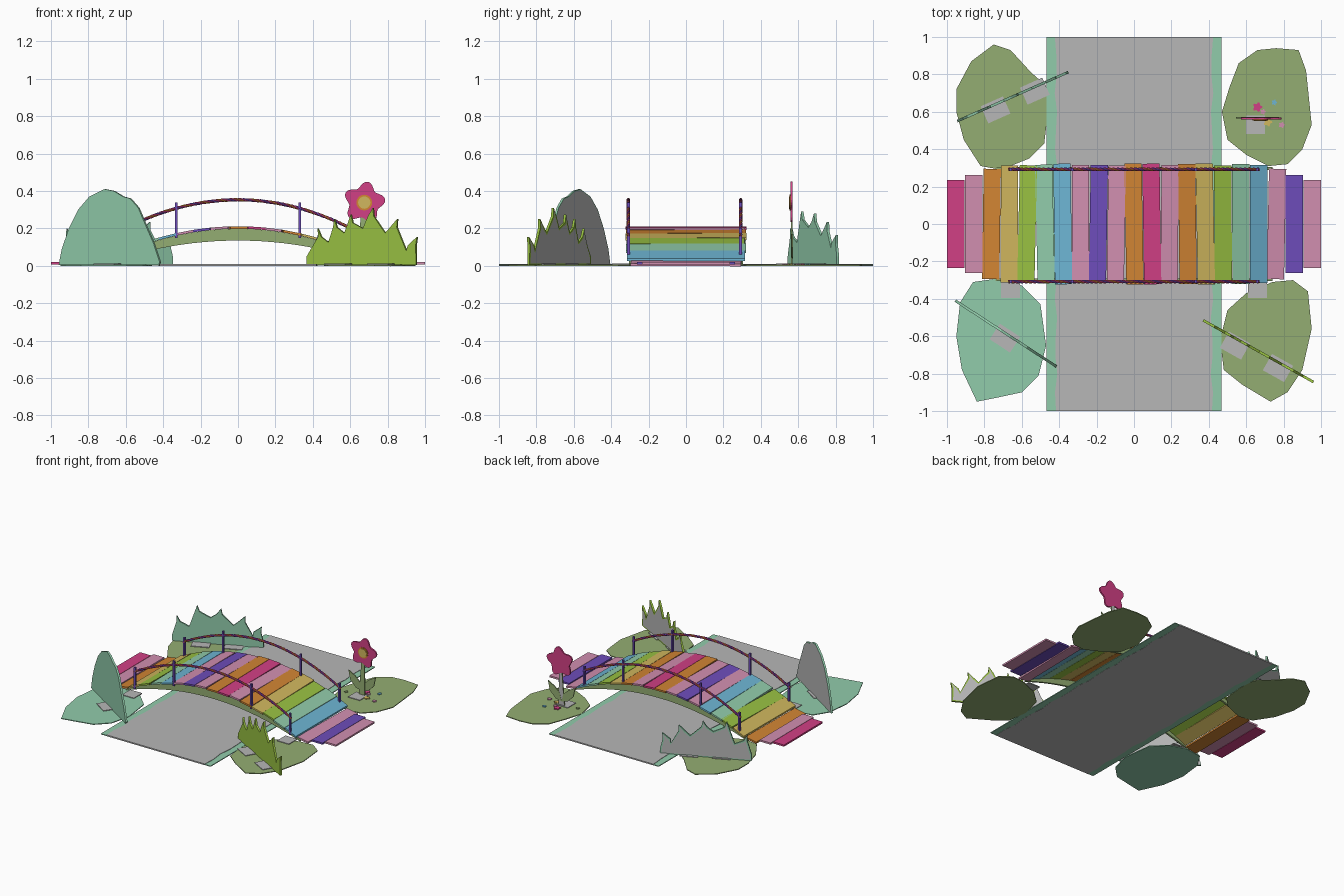
import bpy, bmesh, math, random
from mathutils import Vector

random.seed(4)
cube = bpy.data.objects.get("Cube")
if cube:
    bpy.data.objects.remove(cube)

# Palette
def linear(c):
    return c / 12.92 if c <= 0.04 else ((c + 0.055) / 1.055) ** 2.4

PALETTE = dict(magenta=(.82, .25, .52), pink=(.82, .56, .69), orange=(.82, .52, .2),
               yellow=(.82, .72, .37), lime=(.6, .76, .26), mint=(.57, .8, .67),
               blue=(.43, .71, .83), purple=(.43, .3, .73), grey=(.72, .72, .72),
               moss=(.58, .68, .45))
MATS = {}
for label, rgb in PALETTE.items():
    m = bpy.data.materials.new(label)
    m.use_nodes = True
    col = [linear(c) for c in rgb] + [1]
    m.diffuse_color = col
    m.node_tree.nodes["Principled BSDF"].inputs["Base Color"].default_value = col
    MATS[label] = m

def add(name, mesh, *colours):
    ob = bpy.data.objects.new(name, mesh)
    bpy.context.collection.objects.link(ob)
    for c in colours:
        mesh.materials.append(MATS[c])
    return ob

def plate(name, pts, offset, colour, back=None, rim=.012):
    """Outline extruded along offset; the far face can get an inset panel."""
    bm = bmesh.new()
    face = bm.faces.new([bm.verts.new(p) for p in pts])
    ext = bmesh.ops.extrude_face_region(bm, geom=[face])["geom"]
    bmesh.ops.translate(bm, vec=offset, verts=[g for g in ext if isinstance(g, bmesh.types.BMVert)])
    bmesh.ops.recalc_face_normals(bm, faces=bm.faces[:])
    if back:
        far = max(bm.faces, key=lambda f: (len(f.verts), f.normal.dot(Vector(offset))))
        bmesh.ops.inset_individual(bm, faces=[far], thickness=rim)
        far.material_index = 1
    mesh = bpy.data.meshes.new(name)
    bm.to_mesh(mesh)
    bm.free()
    return add(name, mesh, colour, *([back] if back else []))

def flat(name, pts, z, height, colour):
    return plate(name, [(x, y, z) for x, y in pts], (0, 0, height), colour)

def rect(cx, cy, w, d, angle=0):
    c, s = math.cos(angle), math.sin(angle)
    return [(cx + i * w / 2 * c - j * d / 2 * s, cy + i * w / 2 * s + j * d / 2 * c)
            for i, j in ((-1, -1), (1, -1), (1, 1), (-1, 1))]

def standing(name, a, b, profile, colour, back, thick=.014, rim=.012):
    a, b = Vector((*a, 0)), Vector((*b, 0))
    d = b - a
    n = Vector((-d.y, d.x, 0)).normalized() * thick
    pts = [a + d * t + Vector((0, 0, z)) - n / 2 for t, z in profile]
    return plate(name, pts, n, colour, back, rim)

def tube(name, pts, radius, colour):
    cu = bpy.data.curves.new(name, "CURVE")
    cu.dimensions = "3D"
    cu.bevel_depth, cu.bevel_resolution, cu.use_fill_caps = radius, 1, True
    sp = cu.splines.new("POLY")
    sp.points.add(len(pts) - 1)
    for p, co in zip(sp.points, pts):
        p.co = (*co, 1)
    tmp = bpy.data.objects.new(name, cu)
    bpy.context.collection.objects.link(tmp)
    bpy.context.view_layer.update()
    mesh = bpy.data.meshes.new_from_object(tmp.evaluated_get(bpy.context.evaluated_depsgraph_get()))
    bpy.data.objects.remove(tmp)
    mesh.materials.clear()
    ob = add(name, mesh, colour)
    for p in mesh.polygons:
        p.use_smooth = True
    return ob

# Path with side strips
def wavy(side):
    return [(side * (.417 + .007 * math.sin(i * 2.3)), -1 + i * .1) for i in range(21)]
flat("path", wavy(1) + wavy(-1)[::-1], 0, .01, "grey")
for s in (-1, 1):
    flat("path_edge", rect(s * .43, 0, .074, 2), .001, .006, "mint")

# Ground pads
pads = {
    "pad_back_right": ("moss", [(.47, .6), (.51, .73), (.56, .86), (.66, .93), (.76, .94), (.88, .93),
        (.92, .82), (.95, .53), (.9, .4), (.82, .32), (.72, .31), (.6, .37), (.5, .45)]),
    "pad_back_left": ("moss", [(-.95, .6), (-.95, .72), (-.87, .87), (-.75, .96), (-.66, .93), (-.55, .81),
        (-.47, .74), (-.46, .6), (-.48, .43), (-.56, .35), (-.71, .29), (-.82, .31), (-.91, .45)]),
    "pad_front_left": ("mint", [(-.95, -.6), (-.92, -.78), (-.84, -.95), (-.74, -.93), (-.6, -.9), (-.51, -.81),
        (-.47, -.65), (-.5, -.43), (-.6, -.33), (-.72, -.29), (-.86, -.31), (-.93, -.42)]),
    "pad_front_right": ("moss", [(.46, -.62), (.48, -.78), (.58, -.86), (.73, -.95), (.82, -.9), (.9, -.78),
        (.95, -.56), (.93, -.36), (.85, -.3), (.74, -.31), (.6, -.37), (.5, -.46)])}
for name, (colour, pts) in pads.items():
    flat(name, pts, 0, .006, colour)

# Fold-out tabs holding the upright pieces
for x, y, a in ((-.74, .61, .42), (-.53, .71, .42), (-.69, -.61, -.58), (.54, -.65, -.51),
                (.77, -.77, -.51), (.65, .53, 0), (-.66, -.345, 0), (.66, -.345, 0)):
    flat("tab", rect(x, y, .13 if a else .1, .1, a), .004, .007, "grey")

# Arched deck of planks
def deck(x):
    return max(.205 - .34 * x * x, .013)

ORDER = ("magenta pink orange yellow lime mint blue pink purple pink orange "
         "magenta pink orange yellow lime mint blue pink purple pink").split()
ENDS = (.235, .262, .295)
pitch = 2 / len(ORDER)
for i, colour in enumerate(ORDER):
    x = -1 + (i + .5) * pitch
    k = min(i, len(ORDER) - 1 - i)
    half = ENDS[k] if k < len(ENDS) else random.uniform(.312, .325)
    slope = (deck(x + .03) - deck(x - .03)) / .06
    yaw = random.uniform(-.025, .025) if k > 1 else 0
    pts = [(px, py, deck(x) + slope * (px - x) - .007) for px, py in rect(x, 0, pitch * .97, half * 2, yaw)]
    plate("plank", pts, (0, 0, .013), colour)

# Curved side beams
xs = [-.74 + .0617 * i for i in range(25)]
for y in (-.305, .29):
    upper = [(x, y, max(deck(x) - .007, .006)) for x in xs]
    lower = [(x, y, max(.135 - .24 * x * x, .001)) for x in xs]
    plate("side_beam", lower + upper[::-1], (0, .014, 0), "moss")

# Posts and twisted rope rails
for y in (-.308, .292):
    for x in (-.66, -.33, .33, .66):
        foot = deck(x) - .02
        plate("post", [(px, py, foot) for px, py in rect(x, y, .013, .015)],
              (0, 0, .385 - .42 * x * x - foot), "purple")
    for j, colour in enumerate(("magenta", "orange", "magenta", "purple")):
        path = []
        for i in range(181):
            x = -.67 + i * 1.34 / 180
            a = i * .5 + j * math.pi / 2
            path.append((x, y + .005 * math.cos(a), .353 - .42 * x * x + .005 * math.sin(a)))
        tube("rope_strand", path, .0045, colour)

# Upright boulder
standing("boulder", (-.955, -.41), (-.41, -.765),
         [(0, .005), (.03, .09), (.1, .2), (.19, .3), (.3, .37), (.45, .41), (.54, .4), (.63, .37),
          (.7, .36), (.78, .31), (.85, .22), (.93, .12), (.99, .02), (.98, .005)], "mint", "grey", rim=.005)

# Upright grass clumps: curved blades leaning away from the middle
def blades(tips, width=.1):
    prof = [(0, .005), (0, .05)]
    for i, (t, z) in enumerate(tips):
        lean = (t - .5) * .08
        prof.append((t - lean * 1.2 - width * .35, z - .045))
        prof.append((t, z))
        prof.append((t - lean * .6 + width * .12, z - .045))
        if i + 1 < len(tips):
            t2, z2 = tips[i + 1]
            prof.append(((t + t2) / 2 + width * .05 - lean * .5, min(z, z2) - .075))
    return prof + [(.99, .05), (.99, .005)]

standing("grass_front", (.37, -.515), (.96, -.845),
         blades([(.1, .2), (.25, .25), (.4, .275), (.6, .31), (.82, .25), (1, .155)]), "lime", "grey")
standing("grass_back", (-.945, .55), (-.345, .815),
         blades([(.05, .2), (.27, .29), (.53, .28), (.79, .235), (.97, .165)], .13), "mint", "grey")

# Flower: stem, leaves, petals and centre
def ring(cx, cz, y, radius, n, wave=0, lobes=5, phase=0):
    out = []
    for i in range(n):
        a = i * math.tau / n
        r = radius * (1 + wave * math.cos(lobes * (a - phase)))
        out.append((cx + r * math.cos(a), y, cz + r * math.sin(a)))
    return out

fx, fz, fy = .675, .338, .562
standing("flower_stem", (.635, .566), (.685, .566),
         [(0, .005), (.2, .12), (.4, .25), (.4, .3), (1, .3), (.95, .2), (1, .1), (1, .005)],
         "moss", "grey", .008, .004)
for s in (-1, 1):
    leaf = [(0, .04), (.05, .05), (.1, .1), (.115, .17), (.06, .14), (.015, .1)]
    plate("flower_leaf", [(.66 + s * x, .564, z) for x, z in leaf], (0, .007, 0), "moss")
plate("flower_petals", ring(fx, fz, fy - .004, .097, 50, .17, 5, 1.4), (0, .012, 0), "magenta")
plate("flower_ring", ring(fx, fz, fy - .008, .042, 20), (0, .006, 0), "orange")
plate("flower_centre", ring(fx, fz, fy - .012, .033, 20), (0, .008, 0), "yellow")

# Scattered blossoms on the pad
for x, y, r, colour in ((.66, .625, .022, "magenta"), (.75, .65, .013, "blue"), (.715, .545, .02, "yellow"),
                        (.79, .53, .014, "pink"), (.54, .545, .012, "moss"), (.69, .6, .013, "pink")):
    pts = [(px, pz) for px, _, pz in ring(x, y, 0, r, 25, .25)]
    flat("blossom", pts, .005, .007, colour)
